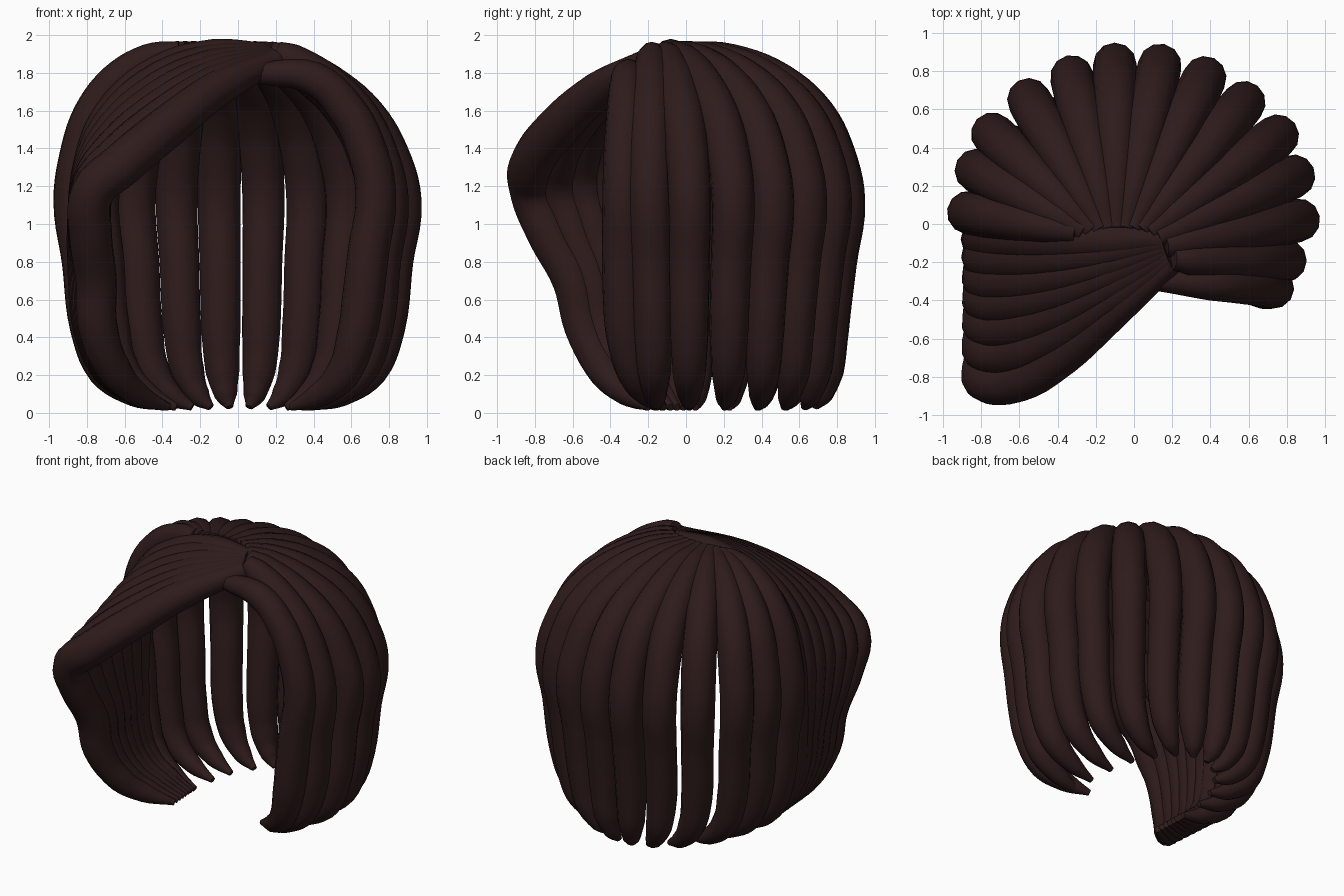
import bpy
from mathutils import Vector

mat = bpy.data.materials.new("dark_brown_hair")
mat.diffuse_color = (0.028, 0.011, 0.011, 1)


def strand(name, pts, radii):
    """Tapered round lock of hair swept along a smooth path."""
    cu = bpy.data.curves.new(name, 'CURVE')
    cu.dimensions = '3D'
    cu.bevel_depth = 1.0
    cu.bevel_resolution = 4
    cu.resolution_u = 5
    cu.use_fill_caps = True
    sp = cu.splines.new('BEZIER')
    sp.bezier_points.add(len(pts) - 1)
    for bp, p, r in zip(sp.bezier_points, pts, radii):
        bp.co = p
        bp.radius = r
        bp.handle_left_type = bp.handle_right_type = 'AUTO'
    ob = bpy.data.objects.new(name, cu)
    bpy.context.collection.objects.link(ob)
    cu.materials.append(mat)
    bpy.ops.object.select_all(action='DESELECT')
    ob.select_set(True)
    bpy.context.view_layer.objects.active = ob
    bpy.ops.object.convert(target='MESH')
    bpy.ops.object.shade_smooth_by_angle(angle=1.0)
    return ob


# Back and side locks: (outer x, outer y, crown fall-off), left round to right
PROFILE = [(0, 1.91), (0.3, 1.87), (0.6, 1.75), (0.82, 1.57), (0.94, 1.36), (1, 1.12)]
RADII = [0.06, 0.085, 0.105, 0.115, 0.116, 0.114, 0.108, 0.104, 0.09, 0.06, 0.02]
OUTER = [(-0.865, 0.06, 1.0), (-0.825, 0.28, 1.0), (-0.74, 0.47, 1.0),
         (-0.55, 0.65, 1.0), (-0.325, 0.77, 1.0), (-0.1, 0.835, 1.0),
         (0.135, 0.83, 1.0), (0.37, 0.765, 1.05), (0.575, 0.635, 1.15),
         (0.75, 0.46, 1.3), (0.835, 0.25, 1.45), (0.86, 0.02, 1.6),
         (0.79, -0.19, 1.6)]
for i, (ox, oy, p) in enumerate(OUTER):
    u = i / (len(OUTER) - 1)
    root = Vector((-0.3 + 0.5 * u, -0.04 + 0.04 * u - 0.18 * u ** 6, 0))
    outer = Vector((ox, oy, 0))
    tip = Vector((ox * 0.44, oy * 0.82, 0))
    low = outer * 0.91
    pts = []
    for f, z in PROFILE:
        q = root.lerp(outer, f ** p)
        pts.append((q.x, q.y, z))
    for q, z in ((outer * 0.955, 0.8), (low, 0.45), (low.lerp(tip, 0.2), 0.22),
                 (low.lerp(tip, 0.6), 0.09), (tip, 0.03)):
        pts.append((q.x, q.y, z))
    strand(f"back_lock_{i + 1}", pts, RADII)

# Swept fringe on the left: blend from the front lock to the side lock
FRONT = [(0.2, -0.2, 1.87), (-0.12, -0.46, 1.71), (-0.38, -0.68, 1.51),
         (-0.62, -0.82, 1.31), (-0.77, -0.82, 1.17), (-0.78, -0.73, 0.95),
         (-0.75, -0.6, 0.7), (-0.74, -0.54, 0.45), (-0.65, -0.43, 0.22),
         (-0.53, -0.31, 0.1), (-0.37, -0.2, 0.03)]
SIDE = [(0.15, -0.08, 1.9), (-0.12, -0.08, 1.88), (-0.4, -0.08, 1.79),
        (-0.65, -0.08, 1.57), (-0.76, -0.08, 1.3), (-0.79, -0.08, 1.0),
        (-0.79, -0.08, 0.7), (-0.77, -0.08, 0.45), (-0.68, -0.06, 0.22),
        (-0.53, -0.02, 0.1), (-0.38, 0.02, 0.03)]
FRINGE_R = [0.06, 0.1, 0.115, 0.118, 0.115, 0.115, 0.11, 0.105, 0.09, 0.065, 0.02]
for i, k in enumerate((0, 0.2, 0.38, 0.55, 0.7, 0.86, 1)):
    pts = [Vector(a).lerp(Vector(b), k) for a, b in zip(FRONT, SIDE)]
    strand(f"fringe_lock_{i + 1}", pts, FRINGE_R)

# Front lock on the right
strand("right_front_lock",
       [(0.12, -0.29, 1.8), (0.4, -0.31, 1.77), (0.58, -0.32, 1.6),
        (0.68, -0.33, 1.4), (0.73, -0.335, 1.15), (0.69, -0.335, 0.85),
        (0.66, -0.33, 0.6), (0.63, -0.32, 0.42), (0.55, -0.27, 0.2),
        (0.42, -0.19, 0.09), (0.28, -0.12, 0.03)],
       [0.06, 0.09, 0.1, 0.105, 0.108, 0.11, 0.11, 0.105, 0.09, 0.065, 0.02])
